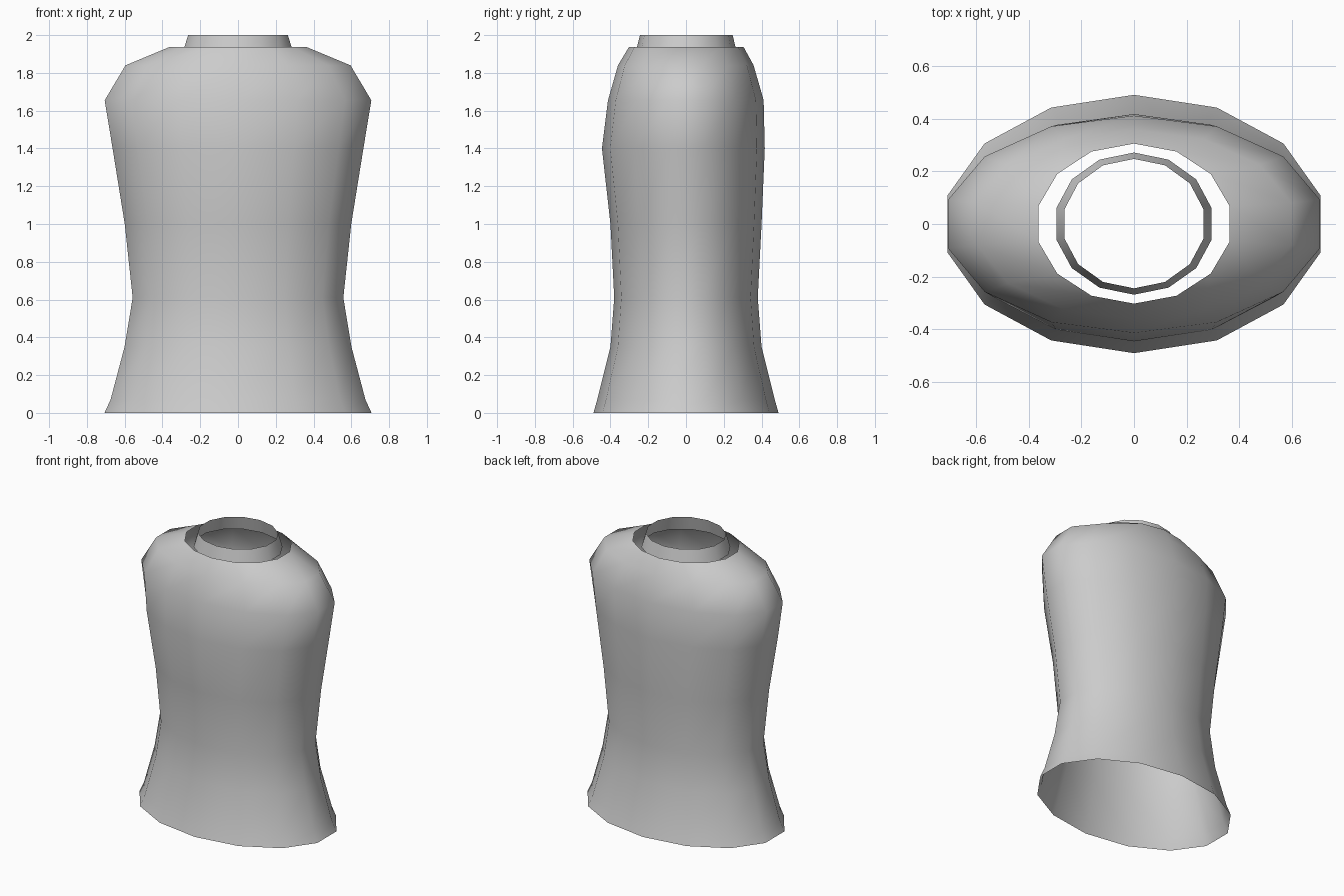
import bpy
import bmesh
from math import sin, cos, tau

cube = bpy.data.objects.get("Cube")
if cube:
    bpy.data.objects.remove(cube, do_unlink=True)

SIDES = 14

grey = bpy.data.materials.new("light grey")
grey.use_nodes = True
colour = (0.6, 0.6, 0.6, 1)
grey.diffuse_color = colour
grey.node_tree.nodes["Principled BSDF"].inputs["Base Color"].default_value = colour


def oval_shell(name, rings):
    """Open smooth shell through oval rings: (height, half width, front depth, back depth)."""
    bm = bmesh.new()
    loops = []
    for z, width, front, back in rings:
        loop = []
        for i in range(SIDES):
            a = tau * i / SIDES
            depth = front if cos(a) > 0 else back
            loop.append(bm.verts.new((width * sin(a), -depth * cos(a), z)))
        loops.append(loop)
    for low, high in zip(loops, loops[1:]):
        for i in range(SIDES):
            j = (i + 1) % SIDES
            bm.faces.new((low[i], low[j], high[j], high[i]))
    for face in bm.faces:
        face.smooth = True
    mesh = bpy.data.meshes.new(name)
    bm.to_mesh(mesh)
    bm.free()
    mesh.materials.append(grey)
    obj = bpy.data.objects.new(name, mesh)
    bpy.context.collection.objects.link(obj)
    return obj


# Torso: flared hem, narrow waist, full chest, rounded shoulders, open neck hole
oval_shell("torso", [
    (0.00, 0.725, 0.49, 0.49),
    (0.07, 0.692, 0.47, 0.47),
    (0.35, 0.616, 0.40, 0.40),
    (0.61, 0.572, 0.38, 0.38),
    (1.00, 0.615, 0.40, 0.40),
    (1.40, 0.681, 0.445, 0.417),
    (1.655, 0.724, 0.413, 0.411),
    (1.84, 0.611, 0.36, 0.358),
    (1.937, 0.372, 0.302, 0.305),
])

# Collar: short tapered tube standing free inside the neck hole
oval_shell("collar", [
    (1.90, 0.302, 0.268, 0.271),
    (2.00, 0.271, 0.244, 0.247),
])
